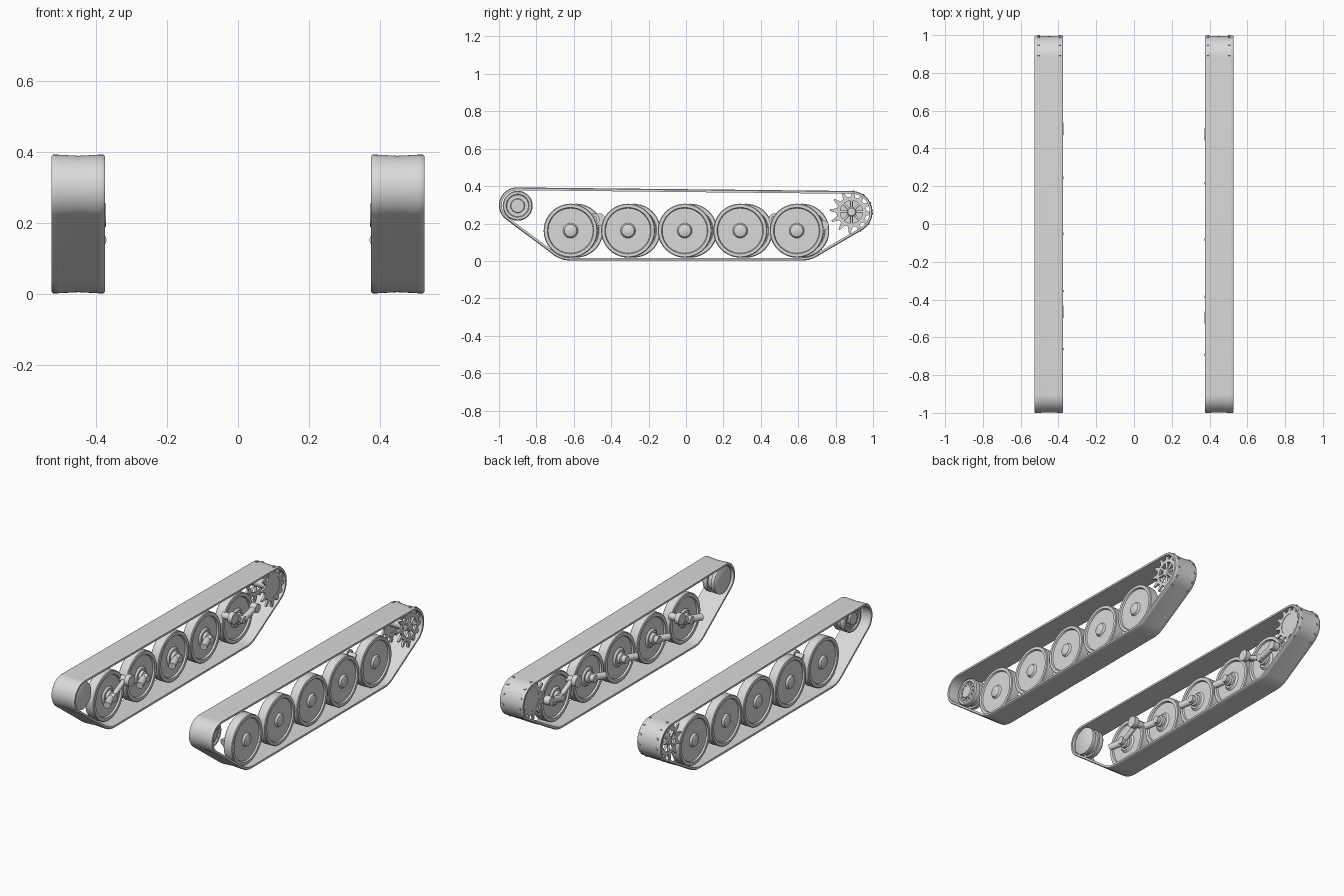
import bpy, bmesh, math
from mathutils import Vector
from mathutils.geometry import convex_hull_2d

if "Cube" in bpy.data.objects:
    bpy.data.objects.remove(bpy.data.objects["Cube"])

grey = bpy.data.materials.new("light_grey")
grey.diffuse_color = (0.7, 0.7, 0.7, 1)
grey.use_nodes = True
grey.node_tree.nodes["Principled BSDF"].inputs["Base Color"].default_value = grey.diffuse_color


def finish(name, bm, angle=35):
    bmesh.ops.recalc_face_normals(bm, faces=bm.faces)
    me = bpy.data.meshes.new(name)
    bm.to_mesh(me)
    bm.free()
    ob = bpy.data.objects.new(name, me)
    bpy.context.collection.objects.link(ob)
    me.materials.append(grey)
    bpy.ops.object.select_all(action='DESELECT')
    ob.select_set(True)
    bpy.context.view_layer.objects.active = ob
    bpy.ops.object.shade_smooth_by_angle(angle=math.radians(angle))
    return ob


def lathe(name, profile, side, y, z, n=48):
    """Revolve (x, radius) points around a sideways axle."""
    bm = bmesh.new()
    vs = [bm.verts.new((side * x, y, z + r)) for x, r in profile]
    es = [bm.edges.new(p) for p in zip(vs, vs[1:])]
    bmesh.ops.spin(bm, geom=vs + es, cent=(0, y, z), axis=(1, 0, 0),
                   angle=2 * math.pi, steps=n, use_duplicate=False)
    bmesh.ops.remove_doubles(bm, verts=bm.verts, dist=1e-5)
    return finish(name, bm)


def rod(name, side, a, b, r):
    """Round bar between two (x, y, z) points."""
    p, q = Vector((side * a[0], a[1], a[2])), Vector((side * b[0], b[1], b[2]))
    bm = bmesh.new()
    bmesh.ops.create_cone(bm, cap_ends=True, segments=16, radius1=r, radius2=r, depth=(q - p).length)
    rot = (q - p).to_track_quat('Z', 'Y').to_matrix()
    for v in bm.verts:
        v.co = rot @ v.co + (p + q) / 2
    return finish(name, bm)


def open_plate(name, outer, inner, side, x0, x1):
    """Plate with an opening, from two equal length (y, z) loops."""
    bm = bmesh.new()
    loops = [[bm.verts.new((side * x, *p)) for p in lp]
             for x, lp in ((x0, outer), (x1, outer), (x1, inner), (x0, inner))]
    n = len(outer)
    for k in range(4):
        A, B = loops[k], loops[(k + 1) % 4]
        for i in range(n):
            j = (i + 1) % n
            bm.faces.new((A[i], A[j], B[j], B[i]))
    return finish(name, bm, 25)


IDLER, SPROCKET = (-0.905, 0.298), (0.885, 0.262)
WHEEL_Y = (-0.617, -0.31, -0.007, 0.29, 0.592)
WHEEL_Z, PIVOT_Z = 0.162, 0.222


def track_path():
    """Taut loop around idler, sprocket and the end road wheels."""
    pts = []
    for (y, z), r in ((IDLER, .095), (SPROCKET, .112), ((-.615, .162), .16), ((.62, .162), .16)):
        for i in range(64):
            a = 2 * math.pi * i / 64
            pts.append((y + r * math.cos(a), z + r * math.sin(a)))
    return [Vector(pts[i]) for i in convex_hull_2d(pts)]


def track(side):
    path = track_path()
    n = len(path)
    # belt cross section: sideways position and depth below the outer surface
    sec = [(.375, .004), (.38, 0), (.395, 0), (.45, .003), (.507, 0), (.522, 0),
           (.527, .004), (.527, .015), (.375, .015)]
    centre = Vector((0, .2))
    rings, bm = [], bmesh.new()
    for i, p in enumerate(path):
        t = (path[(i + 1) % n] - p).normalized() + (p - path[i - 1]).normalized()
        nrm = Vector((t.y, -t.x)).normalized()
        if nrm.dot(p - centre) < 0:
            nrm = -nrm
        rings.append([bm.verts.new((side * x, *(p - nrm * d))) for x, d in sec])
    for i in range(n):
        A, B = rings[i], rings[(i + 1) % n]
        for k in range(len(sec)):
            m = (k + 1) % len(sec)
            bm.faces.new((A[k], A[m], B[m], B[k]))
    finish("track_belt", bm, 40)


def gear_outline(teeth, root, tip):
    y, z = SPROCKET
    out = []
    for i in range(teeth):
        for f, r in ((-.30, root), (-.07, tip), (.07, tip), (.30, root)):
            a = math.radians(85) + 2 * math.pi * (i + f) / teeth
            out.append((y + r * math.cos(a), z + r * math.sin(a)))
    return out


def circle(c, r, n):
    return [(c[0] + r * math.cos(math.radians(85) + 2 * math.pi * (i - 1.2) / n),
             c[1] + r * math.sin(math.radians(85) + 2 * math.pi * (i - 1.2) / n)) for i in range(n)]


wheel = [(.436, 0), (.436, .045), (.446, .055), (.446, .118), (.436, .122), (.436, .14), (.44, .144),
         (.491, .144), (.495, .14), (.495, .124), (.486, .12), (.486, .04), (.492, .036),
         (.497, .033), (.502, .02), (.503, 0)]
axle = [(.44, .034), (.42, .032), (.416, .022), (.392, .022), (.39, 0)]
idler = [(.385, 0), (.385, .072), (.39, .08), (.41, .08), (.41, .07), (.436, .07), (.436, .08),
         (.462, .08), (.468, .075), (.468, .062), (.461, .058), (.461, .038), (.47, .035), (.47, 0)]
pivot = [(.45, 0), (.45, .02), (.40, .02), (.40, .033), (.372, .033), (.372, 0)]

for side in (1, -1):
    shift = 0 if side > 0 else 0.03
    track(side)
    # road wheels with axles and suspension arms
    for k, wy in enumerate(WHEEL_Y):
        y = wy + shift
        lathe("road_wheel", wheel, side, y, WHEEL_Z)
        lathe("axle", axle, side, y, WHEEL_Z, 20)
        if k == 4:
            rod("suspension_arm", side, (.405, y, WHEEL_Z), (.405, y + .115, .19), .018)
            lathe("arm_end", [(.425, 0), (.425, .026), (.385, .026), (.385, 0)], side, y + .115, .19, 20)
        else:
            rod("suspension_arm", side, (.42, y, WHEEL_Z), (.39, y - .085, WHEEL_Z - .01), .02)
    # dampers on the end wheels
    for wy, d in ((WHEEL_Y[0], .122), (WHEEL_Y[4], -.117)):
        y = wy + shift
        rod("damper", side, (.415, y, WHEEL_Z), (.415, y + d, PIVOT_Z), .014)
        lathe("damper_pivot", pivot, side, y + d, PIVOT_Z, 24)
    # idler wheel with a ring of bolts
    iy, iz = IDLER[0] + .005, IDLER[1] - .003
    lathe("idler_wheel", idler, side, iy, iz)
    for y, z in circle((iy, iz), .049, 12):
        lathe("idler_bolt", [(.46, .005), (.466, .005), (.466, 0)], side, y, z, 8)
    # drive sprocket: open spoked outer gear, inner gear, plate and hub
    outline = gear_outline(12, .08, .116)
    for x0, x1 in ((.498, .51), (.386, .398)):
        open_plate("sprocket_gear", outline, circle(SPROCKET, .06, 48), side, x0, x1)
    lathe("sprocket_plate", [(.388, 0), (.388, .066), (.396, .066), (.396, 0)], side, *SPROCKET)
    lathe("sprocket_hub", [(.39, .026), (.51, .026), (.515, .02), (.515, 0)], side, *SPROCKET, 24)
    for i in range(8):
        a = math.radians(90) + 2 * math.pi * i / 8
        end = (SPROCKET[0] + .064 * math.cos(a), SPROCKET[1] + .064 * math.sin(a))
        rod("sprocket_spoke", side, (.504, *SPROCKET), (.504, *end), .007)
